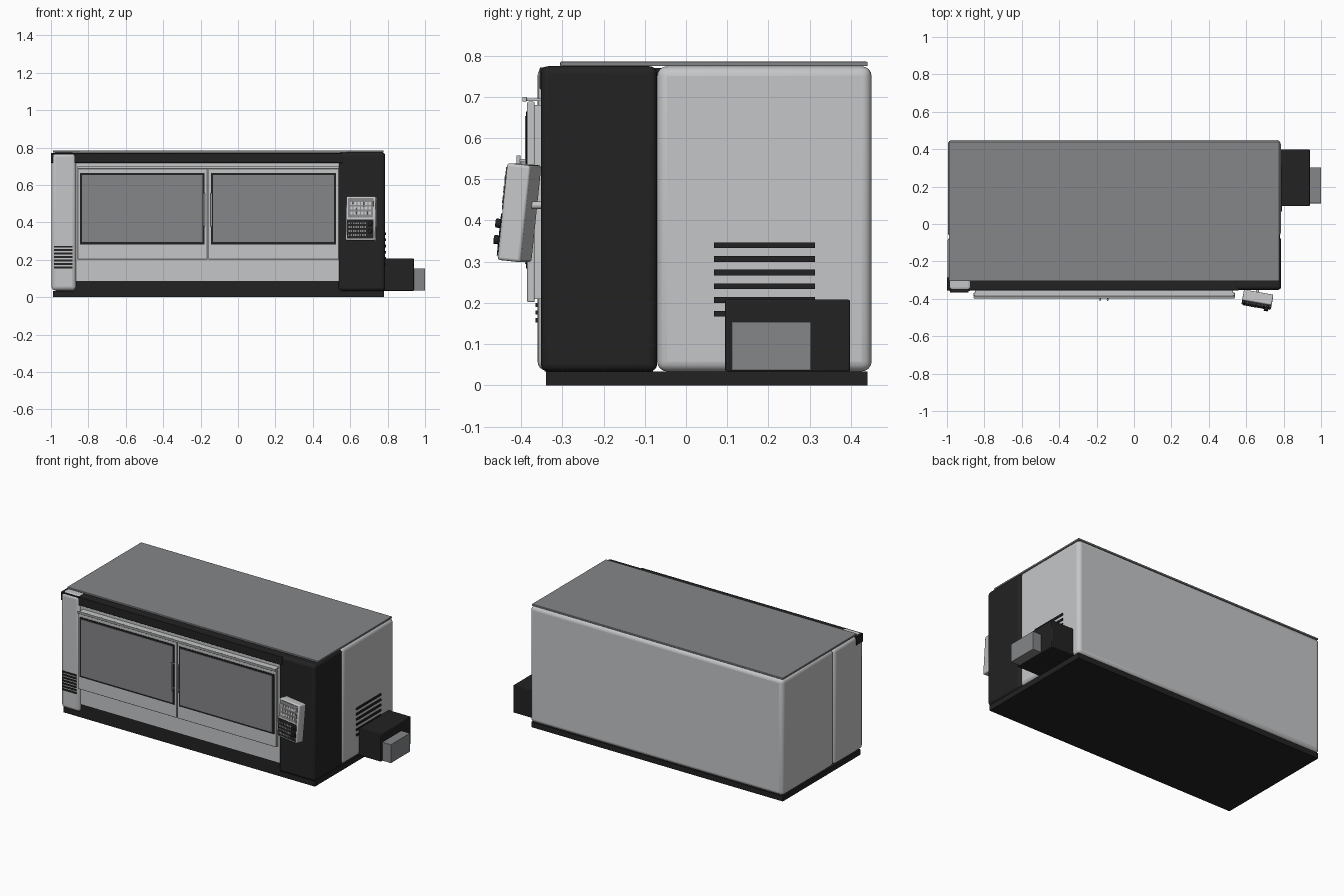
import bpy
from math import radians
from mathutils import Matrix, Vector

cube = bpy.data.objects.get("Cube")
if cube:
    bpy.data.objects.remove(cube, do_unlink=True)


def material(name, rgb):
    m = bpy.data.materials.new(name)
    m.use_nodes = True
    m.diffuse_color = (*rgb, 1)
    m.node_tree.nodes["Principled BSDF"].inputs["Base Color"].default_value = (*rgb, 1)
    return m


LIGHT = material("light grey paint", (0.56, 0.565, 0.575))
MID = material("mid grey", (0.235, 0.24, 0.25))
DARK = material("charcoal", (0.016, 0.016, 0.016))


def finish(name, mat, bevel, segments):
    ob = bpy.context.object
    ob.name = name
    ob.data.materials.append(mat)
    if bevel:
        mod = ob.modifiers.new("rounded edges", "BEVEL")
        mod.width = bevel
        mod.segments = segments
        bpy.ops.object.shade_smooth_by_angle(angle=radians(40))
    return ob


def box(name, mat, x, y, z, bevel=0.0, segments=4):
    """Box from its extent along each axis."""
    bpy.ops.mesh.primitive_cube_add(size=1)
    ob = bpy.context.object
    size = Vector((x[1] - x[0], y[1] - y[0], z[1] - z[0]))
    centre = Vector((sum(x), sum(y), sum(z))) / 2
    ob.data.transform(Matrix.Translation(centre) @ Matrix.Diagonal((*size, 1)))
    return finish(name, mat, bevel, segments)


def rod(name, mat, centre, radius, depth, turn=(0, 0, 0)):
    bpy.ops.mesh.primitive_cylinder_add(vertices=16, radius=radius, depth=depth,
                                        location=centre, rotation=turn)
    ob = finish(name, mat, 0, 1)
    bpy.ops.object.shade_smooth_by_angle(angle=radians(40))
    return ob


# Main enclosure
box("base_plinth", DARK, (-0.99, 0.78), (-0.34, 0.44), (0, 0.034))
box("rear_housing", LIGHT, (-0.995, 0.785), (-0.07, 0.45), (0.034, 0.774), 0.024)
box("left_front_post", LIGHT, (-0.997, -0.865), (-0.36, -0.07), (0.036, 0.773), 0.022)
box("right_front_column", DARK, (0.535, 0.787), (-0.352, -0.07), (0.034, 0.774), 0.018)
box("front_panel", LIGHT, (-0.875, 0.54), (-0.345, -0.08), (0.088, 0.718))
box("front_sill", DARK, (-0.875, 0.54), (-0.343, -0.08), (0.034, 0.088))
box("front_header", DARK, (-1.0, 0.56), (-0.355, -0.285), (0.718, 0.771), 0.003, 2)
box("inner_roof", DARK, (-0.9, 0.56), (-0.29, -0.06), (0.718, 0.77))
box("roof_plate", MID, (-0.99, 0.777), (-0.305, 0.44), (0.774, 0.785), 0.002, 2)

# Sliding doors with framed windows and handles
for side, x0, x1, w0, w1, hx in (
    ("right", -0.858, -0.163, -0.845, -0.178, -0.181),
    ("left", -0.159, 0.54, -0.145, 0.525, -0.141),
):
    box(side + "_door", LIGHT, (x0, x1), (-0.385, -0.367), (0.202, 0.688), 0.003, 2)
    box(side + "_window_seal", DARK, (w0, w1), (-0.388, -0.384), (0.283, 0.664))
    box(side + "_window", MID, (w0 + 0.011, w1 - 0.011), (-0.39, -0.387), (0.294, 0.653))
    rod(side + "_door_handle", LIGHT, (hx, -0.406, 0.467), 0.005, 0.18)
    for z in (0.39, 0.545):
        rod(side + "_handle_standoff", LIGHT, (hx, -0.394, z), 0.004, 0.024,
            (radians(90), 0, 0))
    box(side + "_door_runner", LIGHT, (x0 + 0.02, x1 - 0.02), (-0.37, -0.34), (0.21, 0.68))
box("door_rail", LIGHT, (-0.858, 0.54), (-0.397, -0.386), (0.688, 0.7), 0.002, 2)
box("rail_bracket", LIGHT, (-0.85, 0.53), (-0.388, -0.34), (0.69, 0.696))

# Ventilation louvres
for i in range(7):
    z = 0.158 + i * 0.0187
    box("post_louvre", DARK, (-0.985, -0.885), (-0.365, -0.35), (z - 0.005, z + 0.005))
for i in range(6):
    z = 0.174 + i * 0.0332
    box("side_louvre", DARK, (0.77, 0.79), (0.068, 0.313), (z - 0.007, z + 0.007))

# Chip discharge on the left side
box("chip_conveyor", DARK, (0.77, 0.94), (0.095, 0.398), (0.034, 0.208), 0.004, 2)
box("chip_chute", MID, (0.93, 1.0), (0.11, 0.303), (0.036, 0.154), 0.002, 2)

# Control pendant: laid out flat around its own centre, then tilted into place
pendant = [
    box("control_pendant", LIGHT, (-0.08, 0.08), (-0.029, 0.029), (-0.118, 0.118), 0.007, 3),
    box("display_plate", MID, (-0.068, 0.068), (-0.032, -0.028), (0.004, 0.108)),
    box("keyboard_plate", DARK, (-0.072, 0.072), (-0.032, -0.028), (-0.108, -0.006)),
]
for row in range(3):
    for col in range(6):
        x, z = -0.05 + col * 0.02, 0.028 + row * 0.026
        pendant.append(box("display_key", LIGHT, (x - 0.007, x + 0.007),
                           (-0.035, -0.031), (z - 0.008, z + 0.008)))
for row in range(4):
    for col in range(8):
        x, z = -0.06 + col * 0.0125, -0.09 + row * 0.021
        pendant.append(box("keyboard_key", MID, (x - 0.004, x + 0.004),
                           (-0.034, -0.031), (z - 0.005, z + 0.005)))
for z in (-0.03, -0.07):
    pendant.append(rod("pendant_knob", DARK, (0.054, -0.036, z), 0.011, 0.018,
                       (radians(90), 0, 0)))
place = (Matrix.Translation((0.66, -0.404, 0.419))
         @ Matrix.Rotation(radians(-10), 4, "Z")
         @ Matrix.Rotation(radians(-6), 4, "X"))
bpy.context.view_layer.update()
for ob in pendant:
    ob.matrix_world = place @ ob.matrix_world
rod("pendant_arm", LIGHT, (0.66, -0.365, 0.437), 0.009, 0.04, (radians(90), 0, 0))
